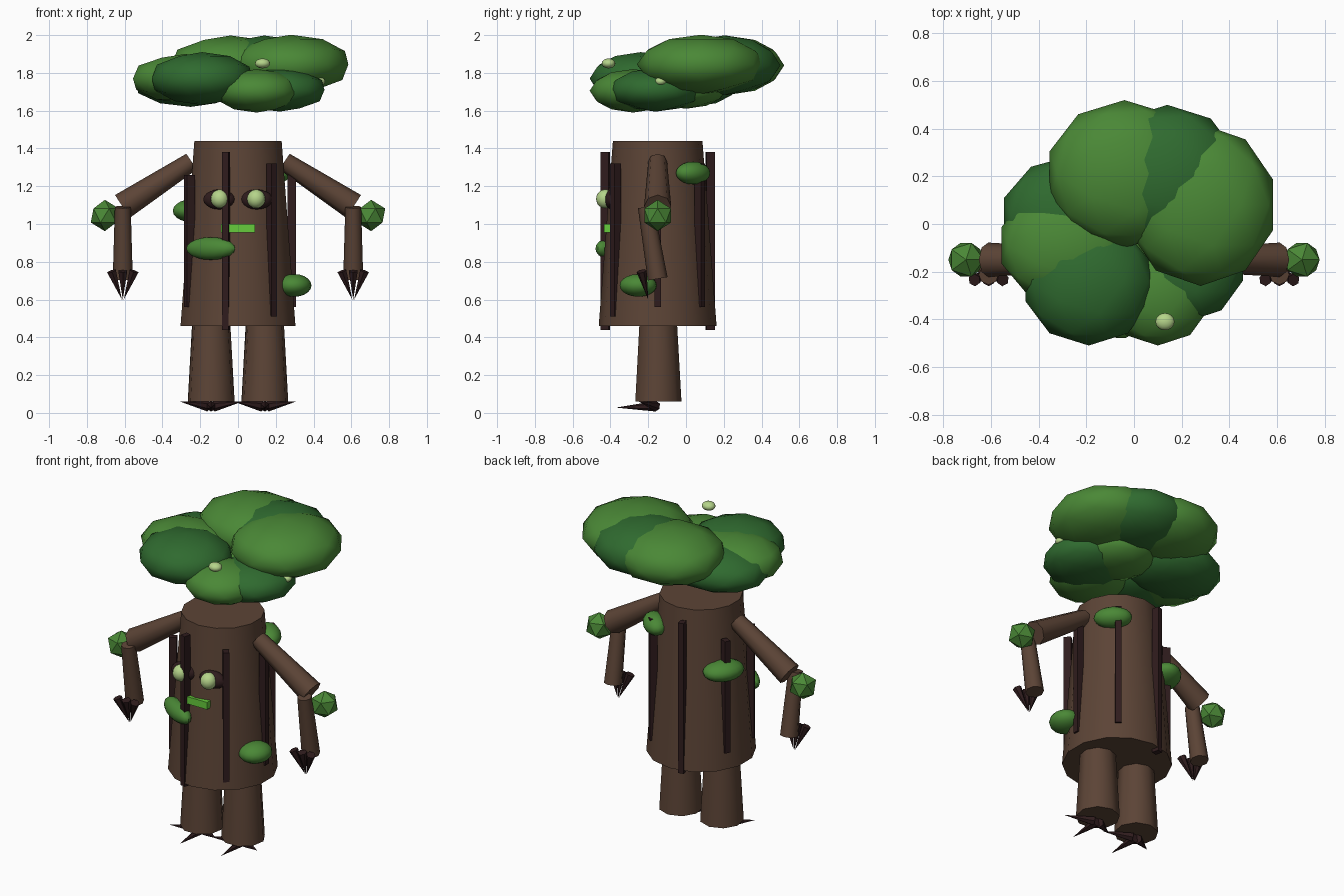
import bpy, bmesh, math
from mathutils import Vector, Matrix

if "Cube" in bpy.data.objects:
    bpy.data.objects.remove(bpy.data.objects["Cube"])


def colour(name, hexa):
    def lin(c):
        c /= 255
        return c / 12.92 if c <= 0.04045 else ((c + 0.055) / 1.055) ** 2.4
    m = bpy.data.materials.new(name)
    m.diffuse_color = [lin(int(hexa[i:i + 2], 16)) for i in (0, 2, 4)] + [1]
    m.use_nodes = True
    m.node_tree.nodes["Principled BSDF"].inputs["Base Color"].default_value = m.diffuse_color
    return m


BARK = colour("bark brown", "5C4436")
DARK = colour("dark bark", "2F1C1D")
LEAF = colour("leaf green", "4A8836")
SHADE = colour("deep leaf green", "2F6A2F")
PALE = colour("pale green", "B5D48A")
GLOW = colour("bright green", "66CC3C")
CY = -0.15  # depth of the trunk axis


def finish(name, bm, mat, matrix, smooth=True):
    bmesh.ops.transform(bm, matrix=matrix, verts=bm.verts)
    bmesh.ops.recalc_face_normals(bm, faces=bm.faces)
    me = bpy.data.meshes.new(name)
    bm.to_mesh(me)
    bm.free()
    me.materials.append(mat)
    ob = bpy.data.objects.new(name, me)
    bpy.context.collection.objects.link(ob)
    if smooth:
        bpy.ops.object.select_all(action='DESELECT')
        ob.select_set(True)
        bpy.context.view_layer.objects.active = ob
        bpy.ops.object.shade_smooth_by_angle(angle=math.radians(50))
    return ob


def limb(name, a, b, r1, r2, mat, sides=8, smooth=True):
    """Tapered cylinder or cone from a to b."""
    a, b = Vector(a), Vector(b)
    d = b - a
    bm = bmesh.new()
    bmesh.ops.create_cone(bm, cap_ends=True, segments=sides, radius1=r1, radius2=r2, depth=d.length)
    rot = Vector((0, 0, 1)).rotation_difference(d).to_matrix().to_4x4()
    return finish(name, bm, mat, Matrix.Translation((a + b) / 2) @ rot, smooth)


def blob(name, c, r, mat, turn=0, ico=0, smooth=True):
    """Ellipsoid; ico > 0 gives a faceted sphere with that subdivision."""
    bm = bmesh.new()
    if ico:
        bmesh.ops.create_icosphere(bm, subdivisions=ico, radius=1)
    else:
        bmesh.ops.create_uvsphere(bm, u_segments=16, v_segments=10, radius=1)
    mtx = Matrix.Translation(c) @ Matrix.Rotation(turn, 4, 'Z') @ Matrix.Diagonal((*r, 1))
    return finish(name, bm, mat, mtx, smooth)


def box(name, c, size, mat, turn=0):
    bm = bmesh.new()
    bmesh.ops.create_cube(bm, size=1)
    mtx = Matrix.Translation(c) @ Matrix.Rotation(turn, 4, 'Z') @ Matrix.Diagonal((*size, 1))
    return finish(name, bm, mat, mtx, False)


# Trunk
limb("trunk", (0, CY, 0.46), (0, CY, 1.44), 0.312, 0.237, BARK, 14)

# Bark ridges, seven evenly spaced around the trunk
ridges = [(0.56, 1.26), (0.56, 1.32), (0.44, 1.38), (0.56, 1.26),
          (0.56, 1.26), (0.44, 1.38), (0.51, 1.32)]
for i, (z0, z1) in enumerate(ridges):
    t = i * math.tau / 7
    box("bark_ridge", (0.285 * math.cos(t), CY + 0.285 * math.sin(t), (z0 + z1) / 2),
        (0.045, 0.035, z1 - z0), DARK, t)

for s in (-1, 1):
    # Legs and root toes
    x = 0.142 * s
    limb("leg", (x, CY, 0.06), (x, CY, 0.52), 0.126, 0.1, BARK, 9)
    for dx, y, z in ((-0.165, -0.25, 0.06), (0, -0.37, 0.028), (0.165, -0.25, 0.06)):
        limb("root_toe", (x + dx * 0.1, -0.16, 0.035), (x + dx, y, z), 0.028, 0, DARK, 6, False)

    # Arms
    limb("upper_arm", (0.246 * s, CY, 1.33), (0.612 * s, CY, 1.093), 0.05, 0.072, BARK)
    limb("forearm", (0.61 * s, -0.213, 1.09), (0.61 * s, -0.15, 0.71), 0.042, 0.053, BARK)
    for dx in (-0.06, 0, 0.06):
        limb("finger", (0.61 * s + dx, -0.235, 0.75), (0.61 * s + dx * 0.08, -0.2, 0.6),
             0.027, 0, DARK, 6, False)
    blob("elbow_leaf", (0.705 * s, CY, 1.045), (0.083,) * 3, LEAF, ico=1, smooth=False)

    # Eyes
    blob("eye_socket", (0.098 * s, -0.39, 1.13), (0.086, 0.045, 0.053), DARK)
    blob("eye", (0.096 * s, -0.428, 1.133), (0.048, 0.048, 0.05), PALE)

# Mouth
box("mouth", (0, -0.41, 0.977), (0.18, 0.05, 0.045), GLOW)

# Moss pads: angle, distance, height, radial and tangential size
for deg, d, z, rr, rt in ((239, 0.28, 0.87, 0.055, 0.15), (-19, 0.315, 0.675, 0.09, 0.1),
                          (45, 0.265, 1.27, 0.07, 0.11), (152, 0.28, 1.07, 0.09, 0.125)):
    t = math.radians(deg)
    blob("moss_pad", (d * math.cos(t), CY + d * math.sin(t), z), (rr, rt, 0.06), LEAF, t)

# Leafy crown
crown = [((0.28, 0.08, 1.845), (0.32, 0.34, 0.157), LEAF),
         ((-0.04, 0.21, 1.84), (0.33, 0.31, 0.158), LEAF),
         ((0.14, 0.20, 1.84), (0.31, 0.3, 0.158), SHADE),
         ((-0.25, 0.03, 1.75), (0.31, 0.26, 0.13), SHADE),
         ((-0.28, -0.09, 1.77), (0.29, 0.25, 0.13), LEAF),
         ((-0.19, -0.24, 1.77), (0.28, 0.27, 0.14), SHADE),
         ((0.1, -0.28, 1.705), (0.23, 0.23, 0.115), LEAF),
         ((0.22, -0.16, 1.71), (0.25, 0.25, 0.115), SHADE),
         ((0.12, 0.0, 1.72), (0.22, 0.22, 0.11), LEAF)]
for c, r, mat in crown:
    blob("leaf_cluster", c, r, mat, ico=2)

# Pale buds on the crown
blob("bud", (0.13, -0.41, 1.85), (0.04, 0.036, 0.026), PALE)
blob("bud", (0.43, -0.135, 1.755), (0.032, 0.03, 0.022), PALE)
